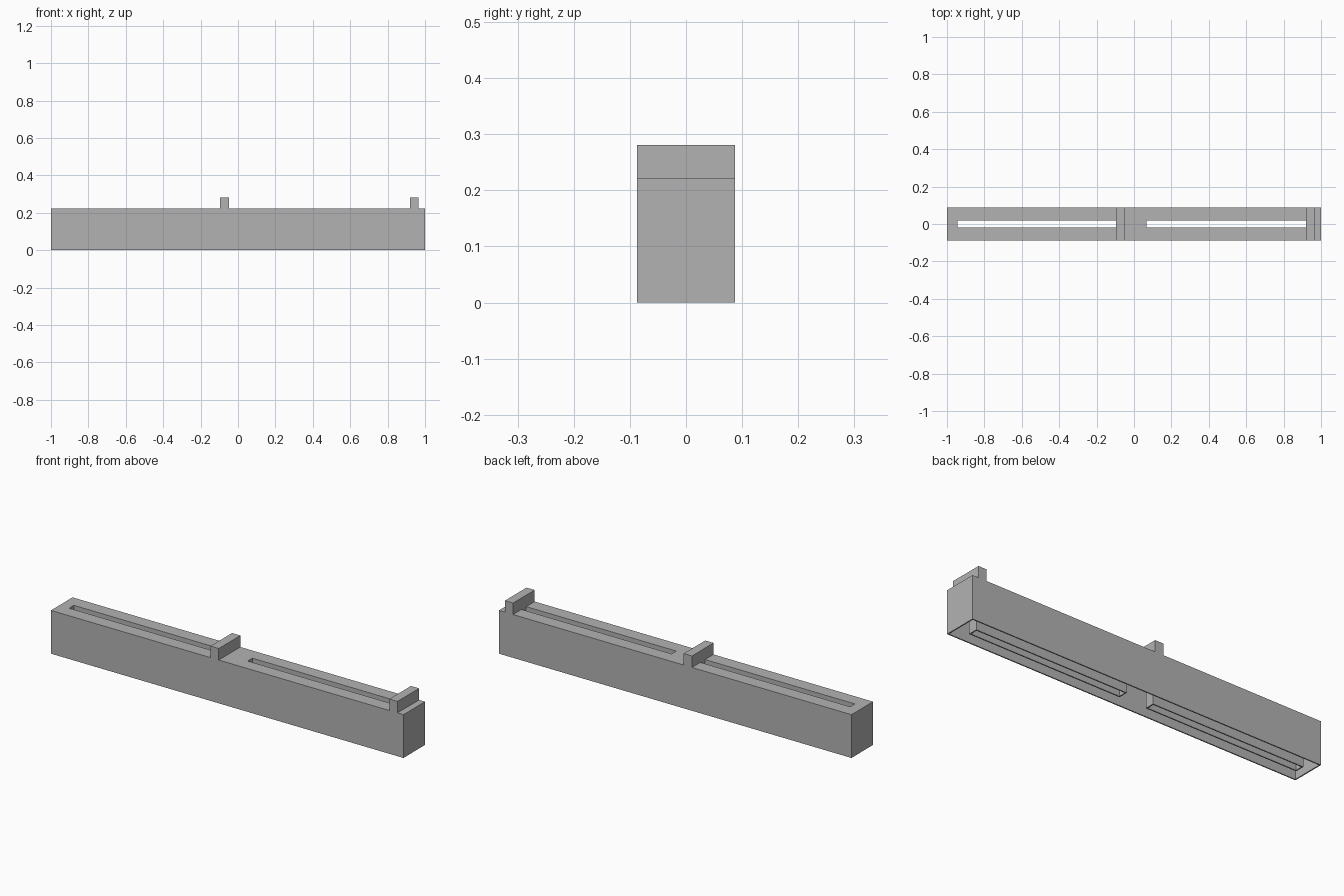
import bpy

cube = bpy.data.objects.get("Cube")
if cube:
    bpy.data.objects.remove(cube, do_unlink=True)

LENGTH, DEPTH, HEIGHT, WALL = 2.0, 0.175, 0.222, 0.006
SLOT_WIDTH = 0.038
SLOTS = [(-0.945, -0.095), (0.068, 0.92)]
PEGS = [(-0.095, -0.048), (0.92, 0.966)]
PEG_TOP = 0.281

grey = bpy.data.materials.new("plain grey")
grey.use_nodes = True
grey.diffuse_color = (0.45, 0.45, 0.45, 1)
grey.node_tree.nodes["Principled BSDF"].inputs["Base Color"].default_value = grey.diffuse_color


def box(name, x0, x1, width, z0, z1):
    """Box centred on y = 0 between the given x and z limits."""
    bpy.ops.mesh.primitive_cube_add(size=1, location=((x0 + x1) / 2, 0, (z0 + z1) / 2))
    ob = bpy.context.object
    ob.name = name
    ob.scale = (x1 - x0, width, z1 - z0)
    bpy.ops.object.transform_apply(location=True, rotation=False, scale=True)
    ob.data.materials.append(grey)
    return ob


def combine(target, helper, operation):
    """Apply a boolean and discard the helper."""
    helper.hide_render = True
    mod = target.modifiers.new(operation.lower(), 'BOOLEAN')
    mod.operation = operation
    mod.solver = 'EXACT'
    mod.object = helper
    bpy.context.view_layer.objects.active = target
    bpy.ops.object.modifier_apply(modifier=mod.name)
    bpy.data.objects.remove(helper, do_unlink=True)


# Thin-walled body, open underneath
half = LENGTH / 2
body = box("rail_body", -half, half, DEPTH, 0, HEIGHT)
cavity = box("cavity", -half + WALL, half - WALL, DEPTH - 2 * WALL, -0.1, HEIGHT - WALL)
combine(body, cavity, 'DIFFERENCE')

# Walled sleeves running down from each long slot
for x0, x1 in SLOTS:
    sleeve = box("sleeve", x0 - WALL, x1 + WALL, SLOT_WIDTH + 2 * WALL, 0, HEIGHT - WALL / 2)
    combine(body, sleeve, 'UNION')
    slot = box("slot", x0, x1, SLOT_WIDTH, -0.1, HEIGHT + 0.1)
    combine(body, slot, 'DIFFERENCE')

# Raised cross bars at the end of each slot
for name, (x0, x1) in zip(("middle_cross_bar", "end_cross_bar"), PEGS):
    box(name, x0, x1, DEPTH, HEIGHT, PEG_TOP)
